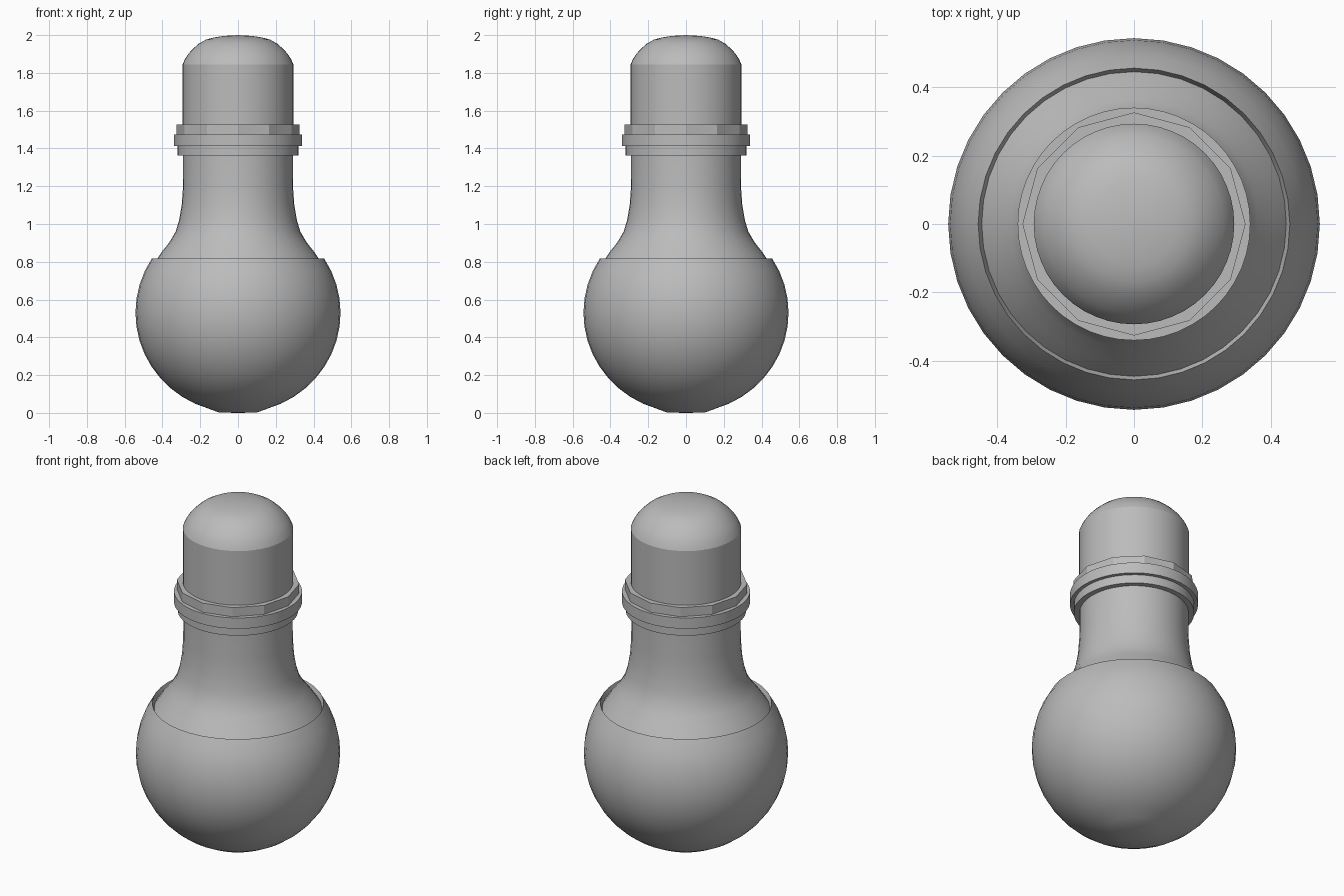
import bpy
import math

cube = bpy.data.objects.get("Cube")
if cube:
    bpy.data.objects.remove(cube, do_unlink=True)

grey = bpy.data.materials.new("neutral_grey")
grey.use_nodes = True
colour = (0.5, 0.5, 0.5, 1)
grey.diffuse_color = colour
grey.node_tree.nodes["Principled BSDF"].inputs["Base Color"].default_value = colour


def lathe(name, profile, sides, sharp_angle=35):
    """Spin (radius, height) points around z; radius 0 closes to a pole."""
    verts, rings, faces = [], [], []
    for r, z in profile:
        count = sides if r > 0 else 1
        rings.append([len(verts) + i for i in range(count)])
        for i in range(count):
            a = math.tau * i / sides
            verts.append((r * math.cos(a), r * math.sin(a), z))
    for low, high in zip(rings, rings[1:]):
        for i in range(sides):
            j = (i + 1) % sides
            if len(low) == 1:
                faces.append((low[0], high[j], high[i]))
            elif len(high) == 1:
                faces.append((low[i], low[j], high[0]))
            else:
                faces.append((low[i], low[j], high[j], high[i]))
    mesh = bpy.data.meshes.new(name)
    mesh.from_pydata(verts, [], faces)
    mesh.materials.append(grey)
    obj = bpy.data.objects.new(name, mesh)
    bpy.context.collection.objects.link(obj)
    if sharp_angle:
        bpy.ops.object.select_all(action="DESELECT")
        obj.select_set(True)
        bpy.context.view_layer.objects.active = obj
        bpy.ops.object.shade_smooth_by_angle(angle=math.radians(sharp_angle))
    return obj


def band(name, radius, bottom, top, sides, sharp_angle=35):
    """Closed disc-shaped collar."""
    return lathe(name, [(0, bottom), (radius, bottom), (radius, top), (0, top)],
                 sides, sharp_angle)


# Round flask body: elliptical belly running into a flared neck
belly = [(0, 0), (0.10, 0.002)]
for step in range(2, 16):
    a = math.radians(-90 + step * 8.2)
    belly.append((0.543 * math.cos(a), 0.53 + 0.53 * math.sin(a)))
neck = [(0.445, 0.79), (0.405, 0.85), (0.362, 0.905), (0.33, 0.96), (0.312, 1.02),
        (0.298, 1.1), (0.291, 1.2), (0.29, 1.38)]
lathe("flask_body", belly + neck, 40)

# Collar stack around the neck
band("lower_collar", 0.32, 1.362, 1.415, 48)
band("flange", 0.34, 1.412, 1.475, 48)
band("faceted_nut", 0.326, 1.475, 1.528, 12, None)

# Stopper with a rounded top
lathe("stopper_sleeve", [(0.293, 1.5), (0.293, 1.845)], 48)
lathe("stopper_dome", [(0.293, 1.845), (0.281, 1.873), (0.262, 1.902), (0.236, 1.93),
                       (0.207, 1.955), (0.17, 1.976), (0.125, 1.988), (0.07, 1.996),
                       (0, 2.0)], 48)
